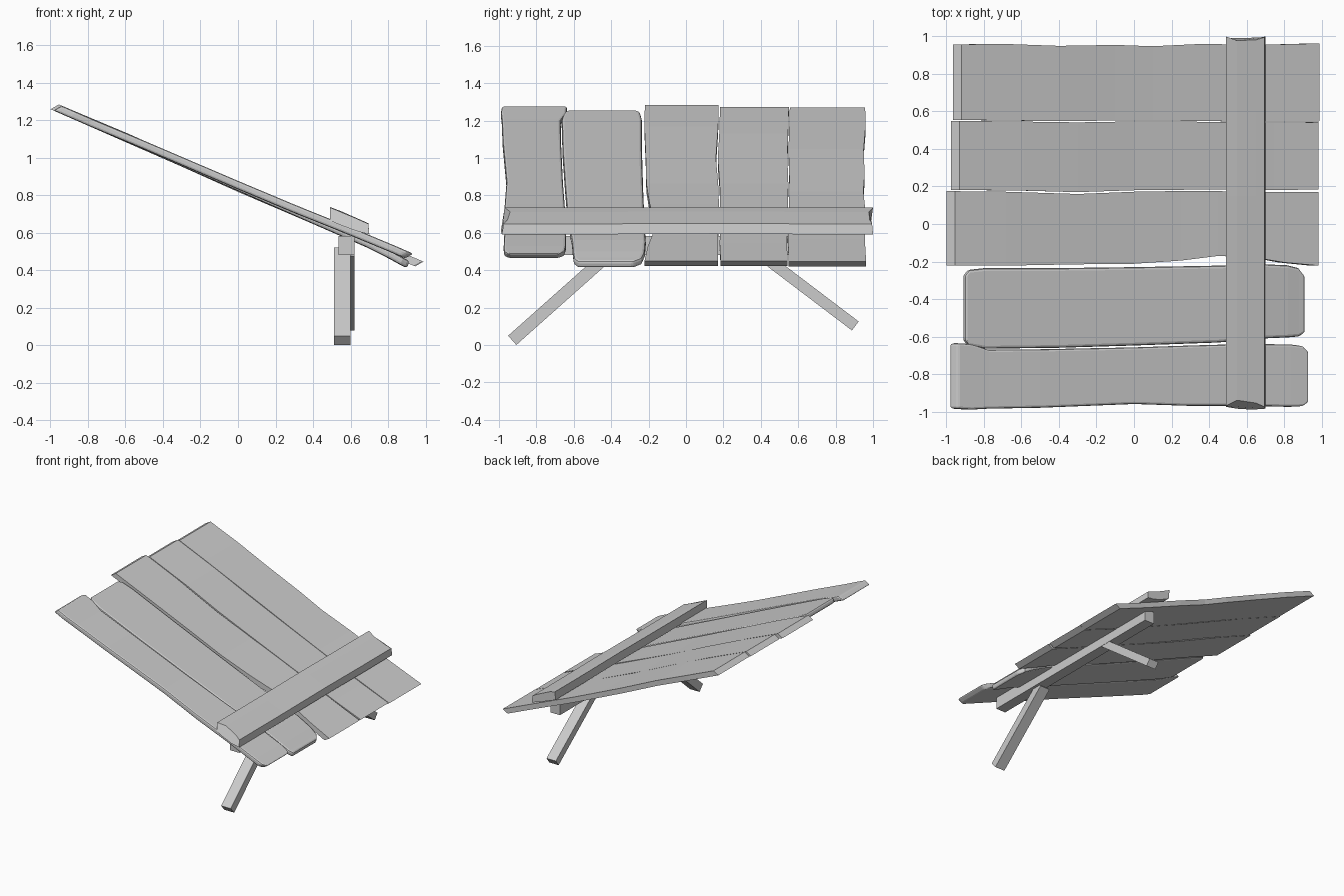
import bpy, bmesh, math
from mathutils import Vector


def loft(name, rings, bevel=0.0, segments=2):
    """Skin a row of equal-sided rings and cap both ends."""
    bm = bmesh.new()
    rows = [[bm.verts.new(p) for p in ring] for ring in rings]
    n = len(rows[0])
    for a, b in zip(rows, rows[1:]):
        for i in range(n):
            bm.faces.new((a[i], a[(i + 1) % n], b[(i + 1) % n], b[i]))
    bm.faces.new(rows[0][::-1])
    bm.faces.new(rows[-1])
    bmesh.ops.recalc_face_normals(bm, faces=bm.faces)
    mesh = bpy.data.meshes.new(name)
    bm.to_mesh(mesh)
    bm.free()
    ob = bpy.data.objects.new(name, mesh)
    bpy.context.collection.objects.link(ob)
    if bevel:
        mod = ob.modifiers.new("soft_edges", "BEVEL")
        mod.width, mod.segments = bevel, segments
        mod.limit_method, mod.angle_limit = "ANGLE", math.radians(40)
    return ob


def plank(name, stations, bevel=0.0, thick=0.045, skew=0.045):
    """Sloping board; each station is (x, y_low, y_high, lift)."""
    x0, x1 = stations[0][0], stations[-1][0]
    rings = []
    for x, lo, hi, lift in stations:
        t = (x - x0) / (x1 - x0)
        xt = x + skew * max(0, 1 - 4 * t)          # top set back at the high end
        xb = x - skew * max(0, 4 * t - 3)          # underside cut back at the low end
        zt = 0.822 - 0.437 * xt + thick + lift
        zb = 0.822 - 0.437 * xb + lift
        rings.append([(xb, lo, zb), (xb, hi, zb), (xt, hi, zt), (xt, lo, zt)])
    return loft(name, rings, bevel)


def box_along(name, a, b, x0, x1, width):
    """Square-cut timber running from a to b in the yz plane."""
    a, b = Vector(a), Vector(b)
    d = (b - a).normalized()
    s = Vector((-d.y, d.x)) * width / 2
    ring = lambda p: [(x, *(p + k * s)) for x, k in ((x0, -1), (x1, -1), (x1, 1), (x0, 1))]
    return loft(name, [ring(a), ring(b)])


# Rounded, worn boards at the front
plank("plank_1", [
    (-0.985, -0.985, -0.635, 0.0), (-0.90, -0.99, -0.64, 0.0), (-0.80, -0.985, -0.67, 0.0),
    (-0.50, -0.98, -0.668, 0.005), (0.0, -0.96, -0.658, 0.01), (0.30, -0.97, -0.648, 0.015),
    (0.60, -0.97, -0.64, 0.025), (0.84, -0.975, -0.642, 0.03), (0.905, -0.973, -0.65, 0.03),
    (0.935, -0.95, -0.68, 0.03)], bevel=0.012)
plank("plank_2", [
    (-0.915, -0.62, -0.275, 0.0), (-0.89, -0.65, -0.245, 0.0), (-0.80, -0.665, -0.235, 0.0),
    (-0.40, -0.66, -0.235, 0.0), (0.0, -0.648, -0.23, 0.0), (0.45, -0.632, -0.222, 0.0),
    (0.70, -0.61, -0.215, 0.0), (0.82, -0.605, -0.22, -0.008), (0.88, -0.60, -0.235, -0.015),
    (0.915, -0.58, -0.28, -0.018)], bevel=0.014, skew=0.015)

# Straight sawn boards with wavering edges
plank("plank_3", [
    (-1.0, -0.22, 0.175, 0.0), (-0.70, -0.222, 0.172, 0.004), (-0.30, -0.215, 0.16, 0.0),
    (0.0, -0.212, 0.172, -0.004), (0.25, -0.195, 0.176, 0.0), (0.45, -0.17, 0.175, 0.004),
    (0.65, -0.18, 0.172, 0.004), (0.80, -0.205, 0.17, 0.008), (0.985, -0.222, 0.17, 0.012)])
plank("plank_4", [
    (-0.975, 0.182, 0.55, 0.0), (-0.60, 0.178, 0.546, 0.006), (-0.30, 0.17, 0.542, 0.003),
    (0.0, 0.18, 0.547, -0.003), (0.40, 0.184, 0.545, 0.0), (0.75, 0.18, 0.54, 0.005),
    (0.985, 0.185, 0.543, 0.012)])
plank("plank_5", [
    (-0.965, 0.555, 0.958, 0.0), (-0.70, 0.552, 0.96, 0.004), (-0.40, 0.548, 0.95, 0.006),
    (-0.10, 0.552, 0.955, 0.0), (0.10, 0.553, 0.948, -0.003), (0.35, 0.549, 0.96, 0.0),
    (0.70, 0.546, 0.956, 0.006), (0.99, 0.548, 0.963, 0.012)])

# Cross batten on top, with splintered ends
profile = [(0.49, 0.735), (0.55, 0.712), (0.65, 0.668), (0.695, 0.648),
           (0.70, 0.592), (0.63, 0.61), (0.55, 0.64), (0.49, 0.665)]
front_y = [-0.97, -0.94, -0.955, -0.975, -0.985, -0.99, -0.985, -0.975]
back_y = [1.0, 0.978, 0.982, 0.995, 1.0, 0.985, 0.98, 0.99]
shape = lambda ys, dz: [(x, y, z + dz) for (x, z), y in zip(profile, ys)]
loft("top_batten", [shape(front_y, 0), shape([-0.4] * 8, 0),
                    shape([0.15] * 8, 0.003), shape([0.6] * 8, 0), shape(back_y, 0)])

# Support rail and the two splayed legs below
box_along("under_rail", (-0.87, 0.532), (0.87, 0.532), 0.535, 0.622, 0.10)
box_along("front_leg", (-0.929, 0.025), (-0.40, 0.496), 0.512, 0.60, 0.066)
box_along("back_leg", (0.905, 0.102), (0.38, 0.50), 0.535, 0.62, 0.06)
